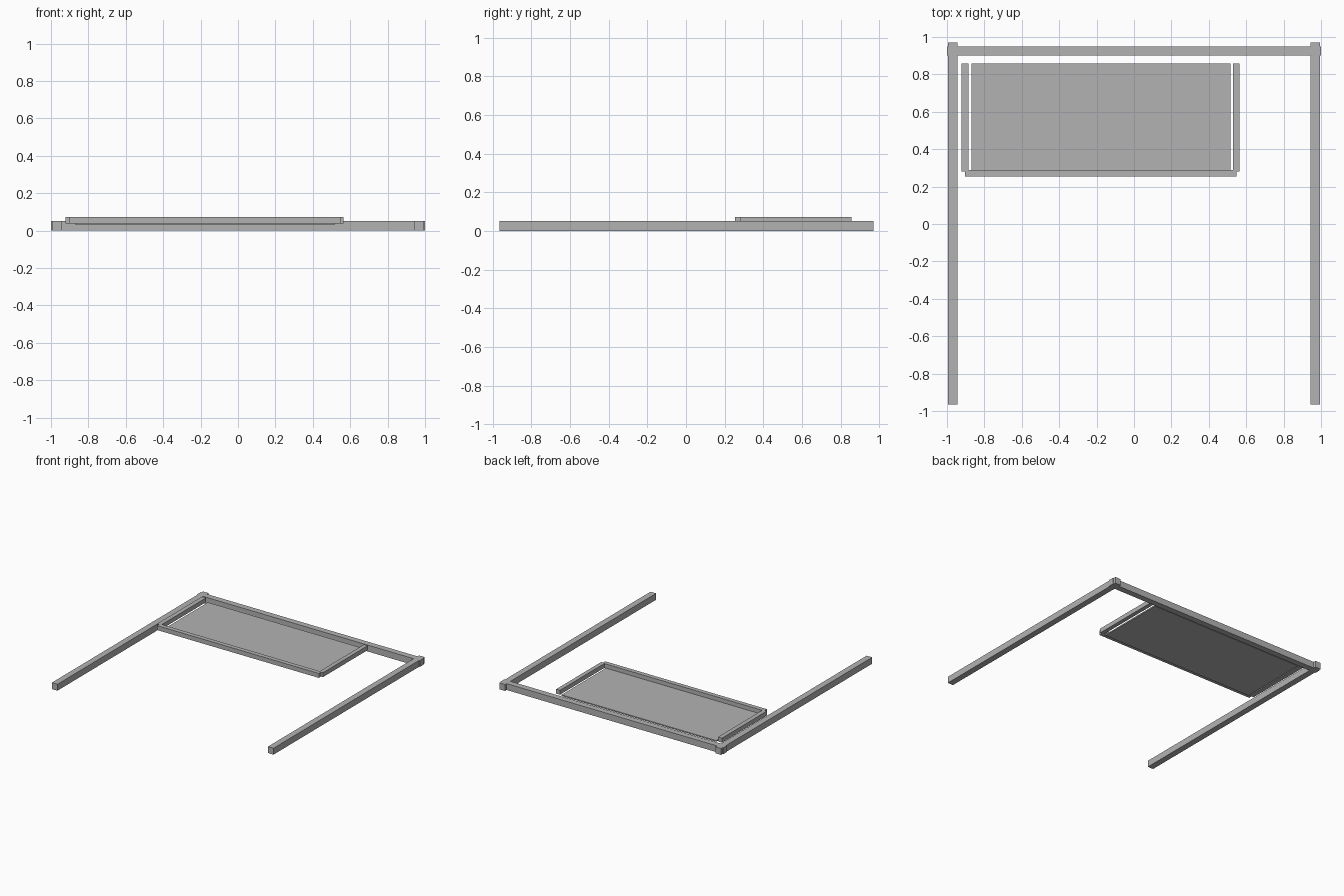
import bpy
from mathutils import Vector

cube = bpy.data.objects.get("Cube")
if cube:
    bpy.data.objects.remove(cube, do_unlink=True)

grey = bpy.data.materials.new("plain_grey")
grey.use_nodes = True
colour = (0.45, 0.45, 0.45, 1)
grey.diffuse_color = colour
grey.node_tree.nodes["Principled BSDF"].inputs["Base Color"].default_value = colour


def box(name, low, high):
    """Box spanning two opposite corners."""
    low, high = Vector(low), Vector(high)
    bpy.ops.mesh.primitive_cube_add(size=1, location=(low + high) / 2)
    ob = bpy.context.object
    ob.name = name
    ob.scale = high - low
    bpy.ops.object.transform_apply(location=False, rotation=False, scale=True)
    ob.data.materials.append(grey)


# Open frame: two long side beams and a back beam that crosses them
TOP = 0.052
box("right_beam", (-0.994, -0.965, 0), (-0.944, 0.97, TOP))
box("left_beam", (0.944, -0.965, 0), (0.994, 0.97, TOP))
box("back_beam", (-1, 0.901, 0), (1, 0.95, TOP))

# Tray: thin panel with a raised rail on three sides
RAIL_LOW, RAIL_HIGH, BACK = 0.037, 0.073, 0.857
box("tray_panel", (-0.87, 0.285, 0.03), (0.516, BACK, 0.04))
box("tray_right_rail", (-0.922, 0.282, RAIL_LOW), (-0.886, BACK, RAIL_HIGH))
box("tray_left_rail", (0.53, 0.282, RAIL_LOW), (0.564, BACK, RAIL_HIGH))
box("tray_front_rail", (-0.903, 0.254, RAIL_LOW), (0.547, 0.29, RAIL_HIGH))
